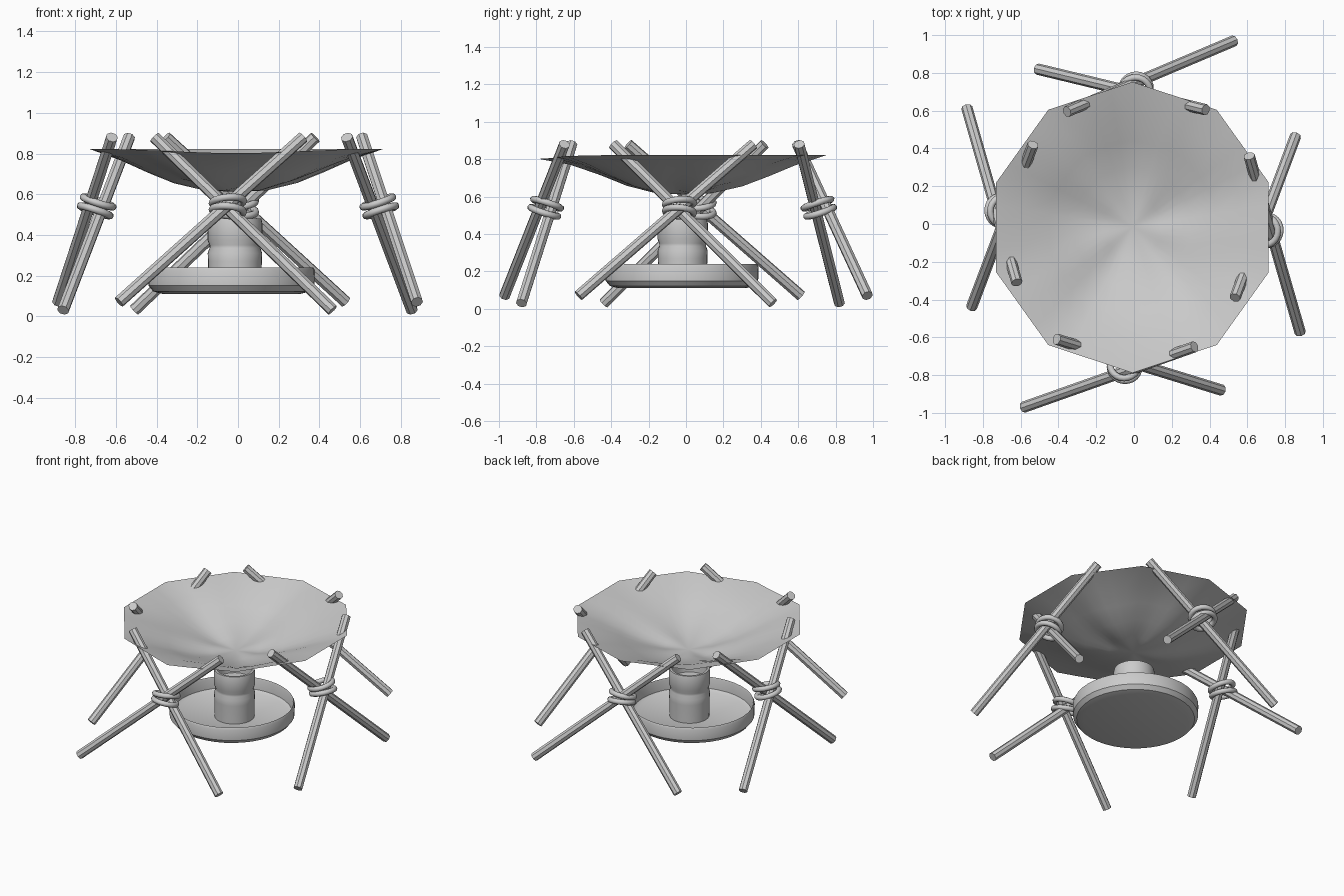
import bpy, bmesh, math
from mathutils import Vector

if "Cube" in bpy.data.objects:
    bpy.data.objects.remove(bpy.data.objects["Cube"])


def new_object(name, bm, smooth=None):
    bmesh.ops.recalc_face_normals(bm, faces=bm.faces)
    me = bpy.data.meshes.new(name)
    bm.to_mesh(me)
    bm.free()
    ob = bpy.data.objects.new(name, me)
    bpy.context.collection.objects.link(ob)
    if smooth is not None:
        bpy.ops.object.select_all(action='DESELECT')
        ob.select_set(True)
        bpy.context.view_layer.objects.active = ob
        bpy.ops.object.shade_smooth_by_angle(angle=math.radians(smooth))
    return ob


def pole(name, a, b, r=0.03, sides=8):
    a, b = Vector(a), Vector(b)
    bpy.ops.mesh.primitive_cylinder_add(vertices=sides, radius=r, depth=(b - a).length,
                                        location=(a + b) / 2)
    ob = bpy.context.object
    ob.name = name
    ob.rotation_euler = (b - a).to_track_quat('Z', 'Y').to_euler()


def lathe(name, profile, cx, cy, n=40):
    bm = bmesh.new()
    verts = [bm.verts.new((cx + r, cy, z)) for r, z in profile]
    edges = [bm.edges.new(p) for p in zip(verts, verts[1:])]
    bmesh.ops.spin(bm, geom=verts + edges, cent=(cx, cy, 0), axis=(0, 0, 1),
                   angle=math.tau, steps=n)
    bmesh.ops.remove_doubles(bm, verts=bm.verts, dist=1e-4)
    return new_object(name, bm, 35)


# Four lashed pairs of crossed poles: two (foot, top) pairs, then the knot
pairs = {
    'front': (((-.585, -.97, .07), (.32, -.65)), ((.465, -.88, .03), (-.41, -.61)), (-.05, -.75)),
    'back': (((.53, .97, .07), (-.355, .595)), ((-.51, .82, .03), (.38, .605)), (.01, .71)),
    'left': (((-.885, .615, .07), (-.62, -.31)), ((-.86, -.44, .03), (-.535, .42)), (-.695, .07)),
    'right': (((.88, -.575, .07), (.61, .36)), ((.855, .465, .03), (.535, -.39)), (.695, -.035)),
}
for side, (p, q, knot) in pairs.items():
    for i, (foot, top) in enumerate((p, q)):
        pole(f'{side}_pole_{i + 1}', foot, (*top, .88))
    # lashing rings, square to the inward lean of the pair
    inward = -Vector((*knot, 0))
    i = 0 if abs(inward.x) > abs(inward.y) else 1
    inward[1 - i] = 0
    axis = (Vector((0, 0, 1)) + inward.normalized() * .33).normalized()
    for k, s in enumerate((-.023, .023)):
        bpy.ops.mesh.primitive_torus_add(major_radius=.077, minor_radius=.018,
                                         major_segments=24, minor_segments=8,
                                         location=Vector((*knot, .54)) + axis * s)
        ring = bpy.context.object
        ring.name = f'{side}_lashing_{k + 1}'
        tilt = axis.copy()
        tilt[1 - i] = .08 * (-1) ** k
        ring.rotation_euler = tilt.to_track_quat('Z', 'Y').to_euler()
        bpy.ops.object.shade_smooth_by_angle(angle=math.radians(60))

# Sagging hide bowl: ten-sided rim, softly rippled
bm = bmesh.new()
N = 40
profile = [(.16, .625), (.32, .665), (.46, .718), (.6, .773), (.77, .822)]
centre = bm.verts.new((-.008, -.015, .612))
prev = None
for r, z in profile:
    f = r / .77
    row = []
    for k in range(N):
        a = math.tau * k / N + math.pi / 2
        # blend from a circle towards a decagon at the rim
        d = (k * math.tau / N) % (math.tau / 10) - math.pi / 10
        rr = r * (1 + f * (math.cos(math.pi / 10) / math.cos(d) - 1))
        ripple = .012 * math.sin(math.pi * f) * math.cos(5 * a + 1)
        droop = -.02 * f ** 3 * max(0, -math.sin(a)) ** 6
        row.append(bm.verts.new((rr * math.cos(a) * .985 - .008, rr * math.sin(a) - .018,
                                 z + ripple + droop)))
    for k in range(N):
        j = (k + 1) % N
        if prev:
            bm.faces.new((prev[k], row[k], row[j], prev[j]))
        else:
            bm.faces.new((centre, row[k], row[j]))
    prev = row
new_object('hide_bowl', bm, 60)

# Shallow fire pan with a hollow collar standing in it
lathe('fire_pan', [(0, .11), (.34, .11), (.385, .122), (.408, .15), (.41, .225), (.403, .24),
                   (.398, .225), (.393, .16), (.37, .145), (0, .14)], -.032, -.022)
lathe('burner_collar', [(.13, .13), (.132, .27), (.134, .31), (.125, .335), (.125, .35),
                        (.135, .375), (.135, .455), (.13, .48), (.115, .48), (.11, .40),
                        (0, .40)], -.015, -.018, 32)
